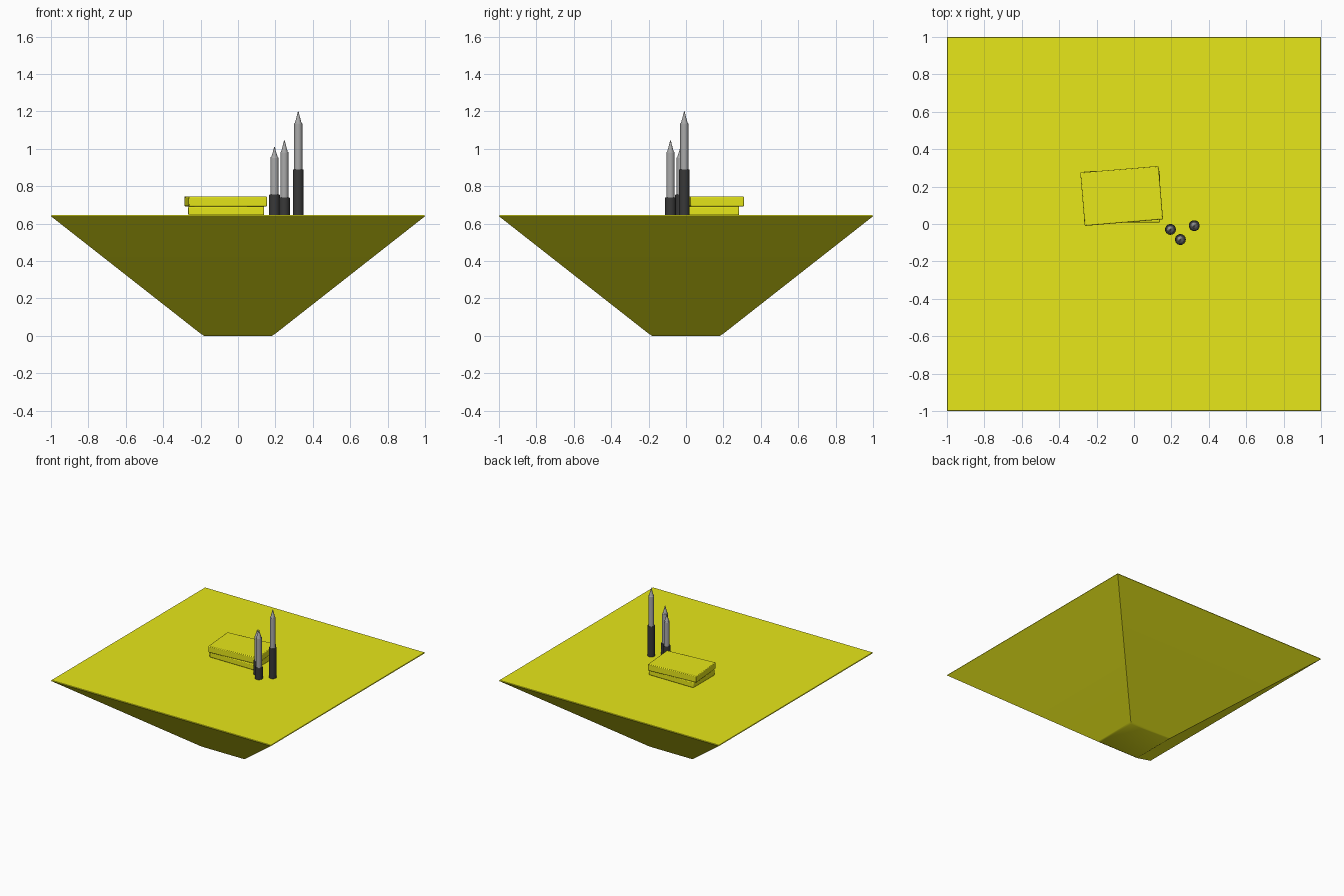
import bpy, bmesh, math

if "Cube" in bpy.data.objects:
    bpy.data.objects.remove(bpy.data.objects["Cube"])

def material(name, color):
    m = bpy.data.materials.new(name)
    m.diffuse_color = color
    m.use_nodes = True
    m.node_tree.nodes["Principled BSDF"].inputs["Base Color"].default_value = m.diffuse_color
    return m

yellow = material("yellow", (0.80, 0.80, 0.01, 1))
dark = material("dark_grey", (0.04, 0.04, 0.04, 1))
light = material("light_grey", (0.40, 0.40, 0.40, 1))

def finish(bm, name, mat, location=(0, 0, 0), turn=0, bevel=0):
    bmesh.ops.recalc_face_normals(bm, faces=bm.faces)
    mesh = bpy.data.meshes.new(name)
    bm.to_mesh(mesh)
    bm.free()
    obj = bpy.data.objects.new(name, mesh)
    bpy.context.collection.objects.link(obj)
    obj.location = location
    obj.rotation_euler.z = turn
    mesh.materials.append(mat)
    if bevel:
        mod = obj.modifiers.new("soft_edges", "BEVEL")
        mod.width, mod.segments = bevel, 2
    bpy.ops.object.select_all(action="DESELECT")
    obj.select_set(True)
    bpy.context.view_layer.objects.active = obj
    bpy.ops.object.shade_smooth_by_angle(angle=math.radians(30))
    return obj

def loft(rings):
    """Join rings of points and cap both ends."""
    bm = bmesh.new()
    rows = [[bm.verts.new(p) for p in ring] for ring in rings]
    n = len(rows[0])
    for a, b in zip(rows, rows[1:]):
        for i in range(n):
            j = (i + 1) % n
            bm.faces.new((a[i], a[j], b[j], b[i]))
    bm.faces.new(rows[0][::-1])
    bm.faces.new(rows[-1])
    return bm

def rect(hx, hy, z):
    return [(-hx, -hy, z), (hx, -hy, z), (hx, hy, z), (-hx, hy, z)]

def circle(r, z, n=24):
    return [(r * math.cos(2 * math.pi * i / n), r * math.sin(2 * math.pi * i / n), z)
            for i in range(n)]

TOP = 0.645

# Table: inverted pyramid with a thin rim
finish(loft([rect(h, h, z) for h, z in
             [(0.18, 0), (0.195, 0.008), (0.993, 0.634), (1.0, 0.639), (0.997, TOP)]]),
       "table", yellow)

# Two stacked books, the upper one turned a little
finish(loft([rect(0.203, 0.138, 0), rect(0.203, 0.138, 0.047)]),
       "lower_book", yellow, (-0.063, 0.146, TOP), 0, 0.006)
finish(loft([rect(0.210, 0.143, 0), rect(0.210, 0.143, 0.053)]),
       "upper_book", yellow, (-0.066, 0.15, TOP + 0.047), math.radians(4.8), 0.005)

# Pens: dark grip, light barrel, pointed tip (x, y, grip top, barrel top, tip top)
pens = [(0.195, -0.029, 0.755, 0.955, 1.01),
        (0.248, -0.083, 0.740, 0.983, 1.045),
        (0.322, -0.009, 0.890, 1.137, 1.20)]
for i, (x, y, grip, barrel, tip) in enumerate(pens, 1):
    finish(loft([circle(0.029, TOP), circle(0.029, grip - 0.003), circle(0.027, grip)]),
           f"pen_{i}_grip", dark, (x, y, 0))
    finish(loft([circle(0.022, grip), circle(0.022, barrel - 0.003), circle(0.020, barrel)]),
           f"pen_{i}_barrel", light, (x, y, 0))
    finish(loft([circle(0.018, barrel), circle(0.007, tip - 0.022), circle(0.002, tip)]),
           f"pen_{i}_tip", light, (x, y, 0))
